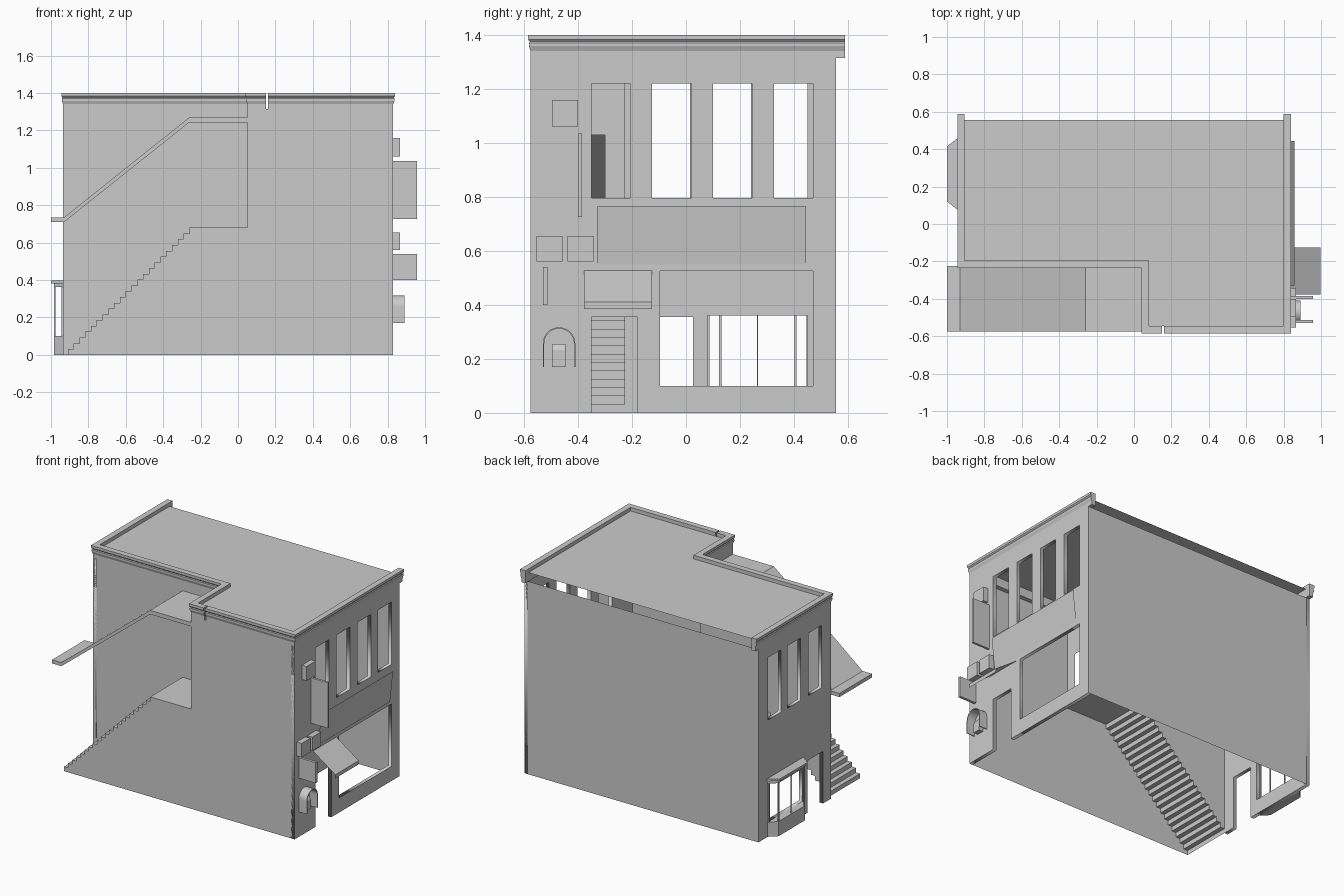
import bpy, bmesh, math
from mathutils import Vector, Matrix

if "Cube" in bpy.data.objects:
    bpy.data.objects.remove(bpy.data.objects["Cube"])

ORDER = {'x': lambda a, b, t: (t, a, b), 'y': lambda a, b, t: (a, t, b), 'z': lambda a, b, t: (a, b, t)}


def finish(name, bm, recalc=True):
    if recalc:
        bmesh.ops.recalc_face_normals(bm, faces=bm.faces)
    me = bpy.data.meshes.new(name)
    bm.to_mesh(me)
    bm.free()
    ob = bpy.data.objects.new(name, me)
    bpy.context.collection.objects.link(ob)
    return ob


def prism(name, pts, axis, lo, hi):
    """Closed profile extruded along an axis."""
    bm = bmesh.new()
    a, b = ([bm.verts.new(ORDER[axis](p, q, t)) for p, q in pts] for t in (lo, hi))
    bm.faces.new(a)
    bm.faces.new(b)
    n = len(pts)
    for i in range(n):
        j = (i + 1) % n
        bm.faces.new((a[i], a[j], b[j], b[i]))
    return finish(name, bm)


def sheet(name, pts, axis, t, sign):
    """Flat polygon facing the + or - side of an axis."""
    bm = bmesh.new()
    f = bm.faces.new([bm.verts.new(ORDER[axis](p, q, t)) for p, q in pts])
    f.normal_update()
    if f.normal['xyz'.index(axis)] * sign < 0:
        f.normal_flip()
    return finish(name, bm, False)


def strip(name, pts, axis, lo, hi, facing):
    """Open profile swept along an axis, no thickness."""
    bm = bmesh.new()
    a, b = ([bm.verts.new(ORDER[axis](p, q, t)) for p, q in pts] for t in (lo, hi))
    for i in range(len(pts) - 1):
        f = bm.faces.new((a[i], a[i + 1], b[i + 1], b[i]))
        f.normal_update()
        if f.normal.dot(Vector(facing)) < 0:
            f.normal_flip()
    return finish(name, bm, False)


def box(name, x, y, z):
    return prism(name, [(x[0], y[0]), (x[1], y[0]), (x[1], y[1]), (x[0], y[1])], 'z', *z)


def rect(a, b, c, d):
    return [(a, c), (b, c), (b, d), (a, d)]


def pierced_wall(name, outline, holes, x0, x1):
    """Wall across x with openings, as a filled curve turned to mesh."""
    cu = bpy.data.curves.new(name, 'CURVE')
    cu.dimensions = '2D'
    cu.fill_mode = 'BOTH'
    cu.extrude = (x1 - x0) / 2
    for pts in [outline] + holes:
        sp = cu.splines.new('POLY')
        sp.points.add(len(pts) - 1)
        for p, (a, b) in zip(sp.points, pts):
            p.co = (a, b, 0, 1)
        sp.use_cyclic_u = True
    ob = bpy.data.objects.new(name, cu)
    bpy.context.collection.objects.link(ob)
    ob.matrix_world = Matrix(((0, 0, 1, (x0 + x1) / 2), (1, 0, 0, 0), (0, 1, 0, 0), (0, 0, 0, 1)))
    bpy.ops.object.select_all(action='DESELECT')
    ob.select_set(True)
    bpy.context.view_layer.objects.active = ob
    bpy.ops.object.convert(target='MESH')


def cornice(name, path):
    """Moulding profile mitred along a path, outward on the right-hand side."""
    prof = [(0, 1.315), (0, 1.34), (.007, 1.358), (.007, 1.37), (.003, 1.375),
            (.01, 1.383), (.01, 1.4), (-.03, 1.4), (-.03, 1.315)]
    pts = [Vector(p) for p in path]
    norms = []
    for p, q in zip(pts, pts[1:]):
        d = (q - p).normalized()
        norms.append(Vector((d.y, -d.x)))
    bm = bmesh.new()
    rings = []
    for i, p in enumerate(pts):
        n1, n2 = norms[max(i - 1, 0)], norms[min(i, len(norms) - 1)]
        m = (n1 + n2) / (1 + n1.dot(n2))
        rings.append([bm.verts.new((p.x + m.x * o, p.y + m.y * o, z)) for o, z in prof])
    n = len(prof)
    for a, b in zip(rings, rings[1:]):
        for i in range(n):
            bm.faces.new((a[i], a[(i + 1) % n], b[(i + 1) % n], b[i]))
    bm.faces.new(rings[0])
    bm.faces.new(rings[-1])
    finish(name, bm)


# main dimensions
L, R, F, B, TOP = -.935, .83, -.575, .555, 1.315
NX, NY, LAND = .05, -.225, .68

# stair zigzag from ground to landing
N = 22
steps = []
for i in range(N):
    x = -.91 + .65 * i / (N - 1)
    steps += [(x, LAND * i / N), (x, LAND * (i + 1) / N)]
steps.append((NX, LAND))
strip("stairs_and_landing", steps, 'y', F, NY, (-1, 0, 1))

# front, back and stairwell walls
sheet("front_wall", steps + [(NX, TOP), (R, TOP), (R, 0)], 'y', F, -1)
sheet("stairwell_wall", [(L, 0)] + steps + [(NX, TOP), (L, TOP)], 'y', NY, -1)
sheet("back_wall", rect(L, R, 0, TOP), 'y', B, 1)
sheet("landing_door_wall", [(F, LAND), (-.5, LAND), (-.5, 1.03), (-.3, 1.03), (-.3, LAND),
                            (NY, LAND), (NY, TOP), (F, TOP)], 'x', NX, -1)

# street-side and rear-side walls with windows and doors
WZ = (.795, 1.22)
pierced_wall("right_wall", [(F, 0), (-.35, 0), (-.35, .355), (-.18, .355), (-.18, 0), (B, 0), (B, TOP), (F, TOP)],
             [rect(y, y + .145, *WZ) for y in (-.35, -.125, .1, .325)] + [rect(-.097, .47, .1, .525)],
             R - .025, R)
pierced_wall("left_wall", [(NY, 0), (-.14, 0), (-.14, .355), (.025, .355), (.025, 0), (B, 0), (B, TOP), (NY, TOP)],
             [rect(y, y + .14, *WZ) for y in (-.125, .1, .31)] + [rect(.08, .45, .1, .36)],
             L, L + .025)

# roof and cornice
sheet("roof", [(-.905, B), (-.905, -.195), (.08, -.195), (.08, -.545), (.8, -.545), (.8, B)], 'z', 1.375, 1)
cornice("cornice_left", [(L, .588), (L, NY), (NX, NY), (NX, F), (.15, F)])
cornice("cornice_right", [(.16, F), (R, F), (R, .588)])

# stair canopy
prism("stair_canopy", [(-1, .71), (-1, .735), (-.93, .735), (-.26, 1.27), (NX, 1.27),
                       (NX, 1.243), (-.26, 1.243), (-.93, .71)], 'y', F, NY)

# bay window
def bay(name, x, y0, y1, inset, z0, z1):
    prism(name, [(L, y0), (x, y0 + inset), (x, y1 - inset), (L, y1)], 'z', z0, z1)

bay("bay_base", -.985, .078, .455, .045, 0, .1)
bay("bay_head", -.985, .078, .455, .045, .362, .382)
bay("bay_cap", -1, .07, .465, .05, .382, .397)
for y, x in ((.083, -.94), (.127, -.981), (.265, -.981), (.406, -.981), (.45, -.94)):
    w = .002 if y == .265 else .004
    box("bay_mullion", (x - .004, x + .004), (y - w, y + w), (.1, .362))

# shop signs
strip("tilted_banner", [(R + .005, .55), (R + .028, .765)], 'y', -.33, .445, (1, 0, 0))
box("upper_box_sign", (R, R + .035), (-.497, -.4), (1.06, 1.158))
for y in (-.553, -.438):
    box("square_box_sign", (R, R + .037), (y, y + .095), (.56, .655))
box("tall_blade_sign", (R, .957), (-.4, -.385), (.725, 1.035))
box("small_blade_sign", (R, .957), (-.53, -.512), (.4, .54))

# door awning
strip("awning", [(R, .527), (.998, .41), (.998, .385)], 'y', -.378, -.125, (1, 0, 1))

# arched booth hood with a machine inside
arc = [(-.47 + .06 * math.cos(math.pi * i / 16), .257 + .06 * math.sin(math.pi * i / 16)) for i in range(17)]
inner = [(-.47 + .055 * math.cos(math.pi * i / 16), .257 + .055 * math.sin(math.pi * i / 16)) for i in range(16, -1, -1)]
hood = prism("booth_hood", [(-.41, .17)] + arc + [(-.53, .17), (-.525, .17)] + inner + [(-.415, .17)], 'x', R, .89)
bpy.ops.object.select_all(action='DESELECT')
hood.select_set(True)
bpy.context.view_layer.objects.active = hood
bpy.ops.object.shade_smooth_by_angle()
prism("booth_machine", [(R, .17), (.862, .17), (.862, .233), (.85, .255), (R, .255)], 'y', -.497, -.447)
